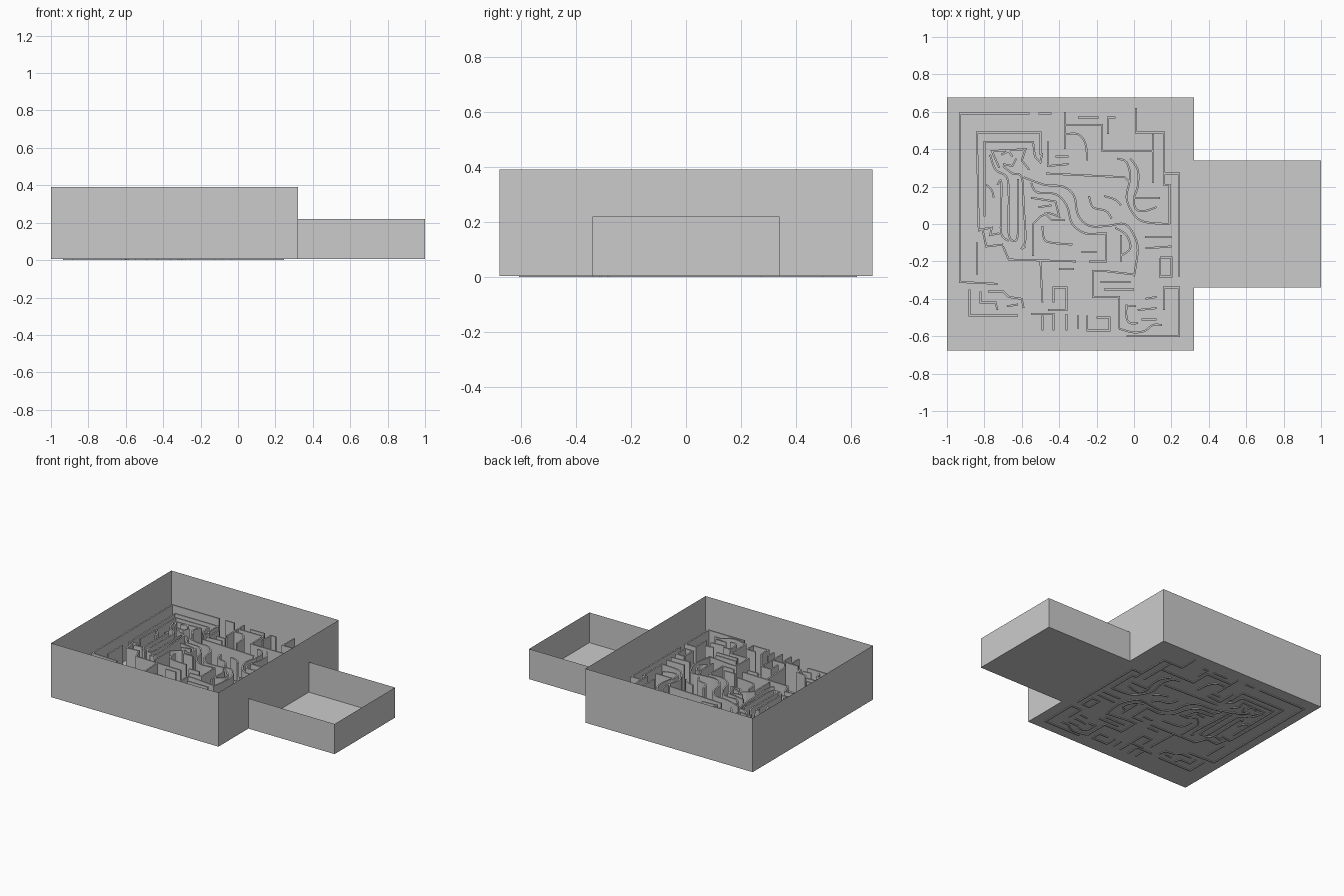
import bpy, bmesh
from mathutils import Vector

if "Cube" in bpy.data.objects:
    bpy.data.objects.remove(bpy.data.objects["Cube"])

FLOOR, WALL_TOP, HALF_T = 0.005, 0.20, 0.005


def make_object(name, bm):
    mesh = bpy.data.meshes.new(name)
    bm.to_mesh(mesh)
    bm.free()
    ob = bpy.data.objects.new(name, mesh)
    bpy.context.collection.objects.link(ob)
    return ob


def open_box(name, x0, x1, y0, y1, top, sides=(0, 1, 2, 3)):
    """Thin sheet box: floor plus the chosen sides, no lid."""
    bm = bmesh.new()
    xy = [(x0, y0), (x1, y0), (x1, y1), (x0, y1)]
    lo = [bm.verts.new((x, y, FLOOR)) for x, y in xy]
    hi = [bm.verts.new((x, y, top)) for x, y in xy]
    bm.faces.new(lo[::-1])
    for i in sides:
        j = (i + 1) % 4
        bm.faces.new((lo[i], lo[j], hi[j], hi[i]))
    loose = [v for v in bm.verts if not v.link_faces]
    bmesh.ops.delete(bm, geom=loose, context='VERTS')
    return make_object(name, bm)


def smooth(pts, n=4):
    """Catmull-Rom points through a path."""
    p = [pts[0]] + pts + [pts[-1]]
    out = []
    for a, b, c, d in zip(p, p[1:], p[2:], p[3:]):
        for k in range(n):
            t = k / n
            out.append(0.5 * (2 * b + (c - a) * t + (2 * a - 5 * b + 4 * c - d) * t * t
                              + (3 * b - a - 3 * c + d) * t ** 3))
    return out + [pts[-1]]


def add_wall(bm, flat, curved):
    """Upright mitred strip along a path given in hundredths."""
    pts = [Vector((flat[i], flat[i + 1])) / 100 for i in range(0, len(flat), 2)]
    if curved:
        pts = smooth(pts)
    rings = []
    for i, p in enumerate(pts):
        a = (p - pts[i - 1]).normalized() if i else None
        b = (pts[i + 1] - p).normalized() if i < len(pts) - 1 else None
        a, b = a or b, b or a
        na, nb = Vector((-a.y, a.x)), Vector((-b.y, b.x))
        m = (na + nb).normalized()
        off = m * HALF_T / max(m.dot(na), 0.5)
        rings.append([bm.verts.new((q.x, q.y, z)) for q, z in
                      ((p - off, 0), (p + off, 0), (p + off, WALL_TOP), (p - off, WALL_TOP))])
    for r, s in zip(rings, rings[1:]):
        for k in range(4):
            bm.faces.new((r[k], r[(k + 1) % 4], s[(k + 1) % 4], s[k]))
    bm.faces.new(rings[0][::-1])
    bm.faces.new(rings[-1])


def walls(name, paths, curved=False):
    bm = bmesh.new()
    for path in paths:
        add_wall(bm, path, curved)
    bmesh.ops.recalc_face_normals(bm, faces=bm.faces)
    make_object(name, bm)


# Containers
open_box("main_box", -1, 0.32, -0.677, 0.677, 0.39)
open_box("side_tray", 0.32, 1, -0.34, 0.34, 0.22, sides=(0, 1, 2))

# Upper left: nested rings
walls("maze_rings", [
    (-56, 59, -93, 59, -93, -31, -73, -32),
    (-51, 59, -44, 59),
    (-83, -4, -84, 49, -50, 49, -50, 37),
    (-80, 4, -80, 44, -54, 44, -53, 36, -50, 33, -49, 38),
    (-72, 30, -76, 39, -58, 40, -60, 34, -56, 29),
    (-83, -3, -76, -2, -77, -6, -72, -5),
    (-81, -3, -79, -12, -70, -11),
    (-71, 37, -67, 39, -65, 36),
    (-70, 32, -65, 31, -63, 35),
    (-84, -10, -84, -27),
])
walls("maze_loops", [
    (-77, 37, -74, 29, -68, 25, -67, 15, -67, -5, -64, -9, -62, -4, -62, 24),
    (-70, 31, -65, 27, -60, 25, -59, 10, -58, -8, -60, -13, -58, -12),
    (-73, 21, -71, 23, -71, 10, -71, -5, -67, -9),
    (-79, 21, -76, 18, -75, 14),
], True)

# Upper right: straight steps
walls("maze_upper_right", [
    (1, 62, 1, 49, 16, 49, 16, 21, 19, 21, 19, 0),
    (10, 48, 10, 22),
    (16, 27, 24, 27, 24, -28),
    (-37, 60, -37, 40),
    (-37, 53, -17, 53, -17, 39, 10, 39),
    (-30, 57, -19, 57),
    (-10, 57, -14, 57, -14, 48),
    (-46, 44, -46, 31, -35, 32),
    (-42, 36, -35, 36),
    (-47, 27, -5, 25, -2, 22),
    (0, 14, 14, 14),
    (6, -7, 20, -7),
    (6, -13, 20, -12),
])

# Middle: flowing walls
walls("maze_flowing", [
    (-37, 48, -30, 48, -26, 43, -25, 34),
    (-9, 35, -4, 33, -2, 25, -4, 14, 0, 5, 6, 1, 19, 0),
    (-2, 35, 2, 29, 2, 20, 0, 14, 1, 8, 6, 7, 12, 9),
    (-59, 25, -48, 21, -38, 20, -32, 15, -30, 5, -24, -1, -14, -1, -5, 0, 0, -6, 2, -14, 0, -28),
    (-55, 22, -52, 17, -42, 16, -36, 10, -33, 0, -26, -5, -18, -5),
    (-24, 15, -22, 9, -15, 7, -12, 3),
    (-49, -1, -48, -8, -44, -10, -33, -11),
    (-16, 15, -10, 13, -7, 10),
    (-10, -2, -4, -6, -2, -13, -7, -17),
], True)
walls("maze_middle", [
    (-55, 14, -42, 12, -40, 4, -46, 6, -50, 4, -54, 0, -54, -17),
    (-51, 9, -44, 10),
    (-48, 6, -44, 2, -37, 2),
    (-18, -5, -15, -5, -15, -20, -24, -20),
    (-28, -15, -20, -15),
    (-7, -6, -7, -20),
])

# Lower half
walls("maze_lower_left", [
    (-70, -12, -67, -19, -31, -20),
    (-50, -20, -49, -42),
    (-40, -24, -32, -24),
    (-88, -35, -88, -49, -62, -49),
    (-82, -36, -82, -42, -74, -42, -73, -46),
    (-78, -36, -70, -36, -67, -39, -60, -40, -59, -45),
    (-68, -44, -62, -43),
    (-49, -49, -49, -57),
    (-55, -48, -43, -48, -43, -57),
    (-43, -42, -43, -34, -36, -34, -36, -46, -46, -46),
    (-36, -48, -36, -57),
    (-30, -49, -30, -56),
])
walls("maze_lower_right", [
    (-16, -25, -22, -25, -22, -39, -8, -39, -8, -56),
    (-17, -25, 0, -27),
    (-18, -31, -2, -31),
    (-16, -35, 0, -35),
    (-25, -49, -25, -57, -13, -57, -13, -50, -20, -50),
    (-4, -60, 24, -60, 24, -34, 16, -34, 16, -46),
    (14, -18, 20, -18, 20, -28, 14, -28, 14, -18.5),
    (2, -46, 12, -45),
    (4, -51, 12, -51),
    (6, -40, 12, -39),
    (-3, -44, 1, -44),
])
walls("maze_lower_curves", [
    (-8, -56, 0, -58, 6, -57, 10, -54, 15, -54),
    (-4, -43, -4, -50, -2, -53, 2, -53),
], True)
